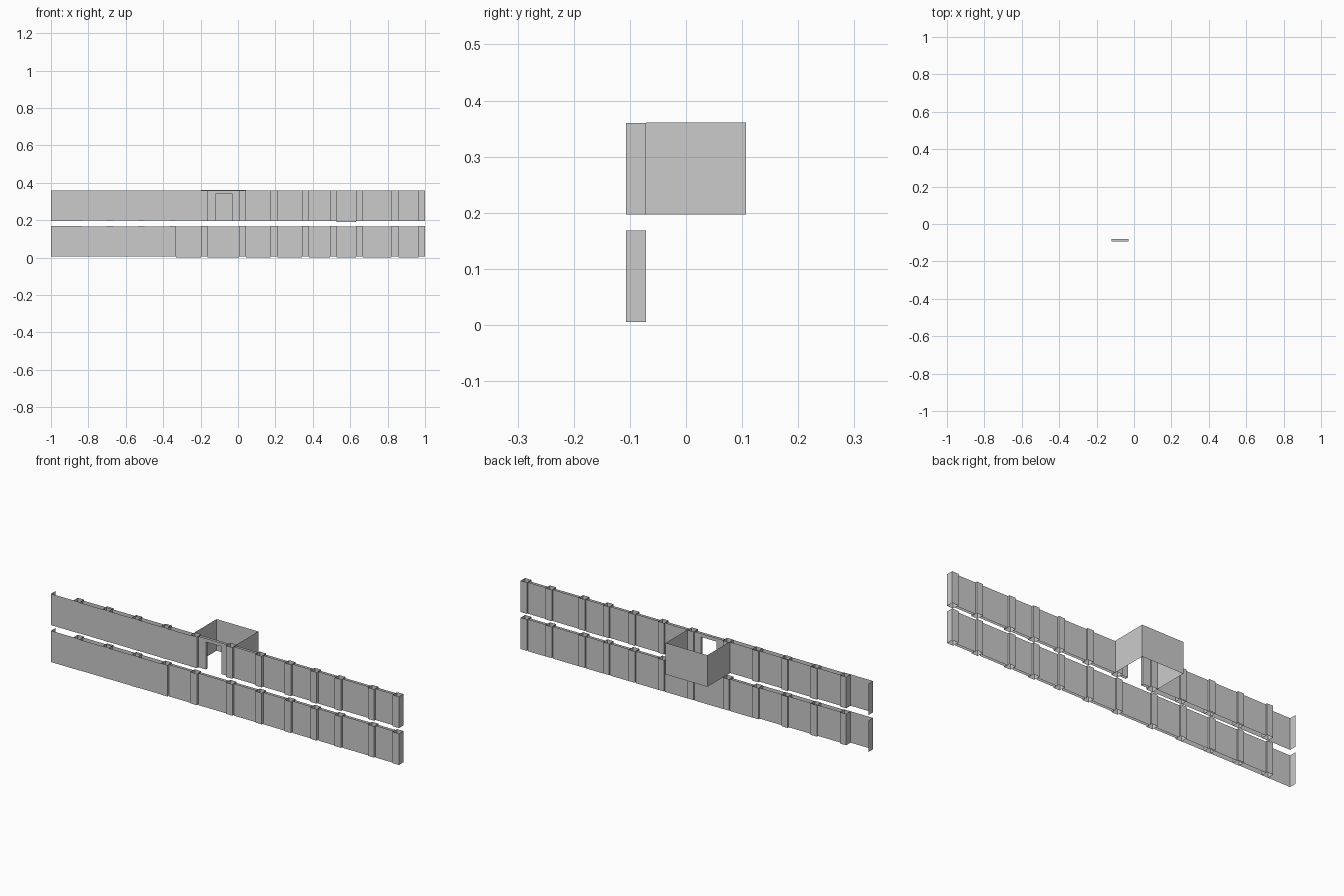
import bpy

if "Cube" in bpy.data.objects:
    bpy.data.objects.remove(bpy.data.objects["Cube"])

Y0, Y1 = -0.107, -0.071      # pillar front / back
P0, P1 = -0.093, -0.079      # wall panel front / back
W = 0.036                    # pillar width


def make(name, verts, faces):
    me = bpy.data.meshes.new(name)
    me.from_pydata(verts, [], faces)
    ob = bpy.data.objects.new(name, me)
    bpy.context.collection.objects.link(ob)
    return ob


def sheet(name, path, z0, z1, closed=False):
    """Upright open-topped sheet following a plan outline."""
    n = len(path)
    verts = [(x, y, z) for z in (z0, z1) for x, y in path]
    faces = [(i, (i + 1) % n, (i + 1) % n + n, i + n)
             for i in range(n if closed else n - 1)]
    return make(name, verts, faces)


def panel(name, x0, x1, z0, z1, ys=(P0, P1)):
    """Two-skin wall panel: front faces -y, back faces +y."""
    sheet(name + "_front", [(x0, ys[0]), (x1, ys[0])], z0, z1)
    sheet(name + "_back", [(x1, ys[1]), (x0, ys[1])], z0, z1)


lefts = [-0.871, -0.702, -0.535, -0.367, -0.198, 0.006, 0.175,
         0.343, 0.491, 0.631, 0.821, 0.964]

for floor, z in (("lower", 0.005), ("upper", 0.197)):
    top = z + 0.163
    # pillars
    for i, x in enumerate(lefts):
        sheet(f"{floor}_pillar_{i}",
              [(x, Y0), (x + W, Y0), (x + W, Y1), (x, Y1)], z, top, True)
    # left end wall with side return
    sheet(f"{floor}_end_wall", [(-1, Y1), (-1, Y0), (lefts[0], Y0)], z, top)
    # flush facade covering the left pillars
    last = 3 if floor == "lower" else 4
    panel(f"{floor}_facade", lefts[0] + W, lefts[last], z + 0.001, top - 0.002, (Y0, P1))
    # recessed panels between the remaining pillars
    for i in range(last, len(lefts) - 1):
        a, b = lefts[i] + W, lefts[i + 1]
        if floor == "upper" and i == 4:
            continue
        drop = 0.005 if floor == "lower" else (0.005 if i == 8 else 0.002)
        panel(f"{floor}_panel_{i}", a, b, z - drop, top - 0.002)

# doorway wall: side pieces, header, reveal
zb, zt, zd = 0.197, 0.358, 0.340
a, b, d0, d1 = lefts[4] + W, lefts[5], -0.120, -0.030
panel("door_wall_left", a, d0, zb, zt)
panel("door_wall_right", d1, b, zb, zt)
panel("door_header", d0, d1, zd, zt)
make("door_reveal",
     [(x, y, z) for y in (P0, P1) for x, z in ((d0, zb), (d0, zd), (d1, zd), (d1, zb))],
     [(0, 1, 5, 4), (1, 2, 6, 5), (2, 3, 7, 6)])

# room behind the doorway, open above and below
sheet("back_room", [(0.042, Y1), (0.042, 0.107), (-0.198, 0.107), (-0.198, Y1)],
      0.197, 0.361)
